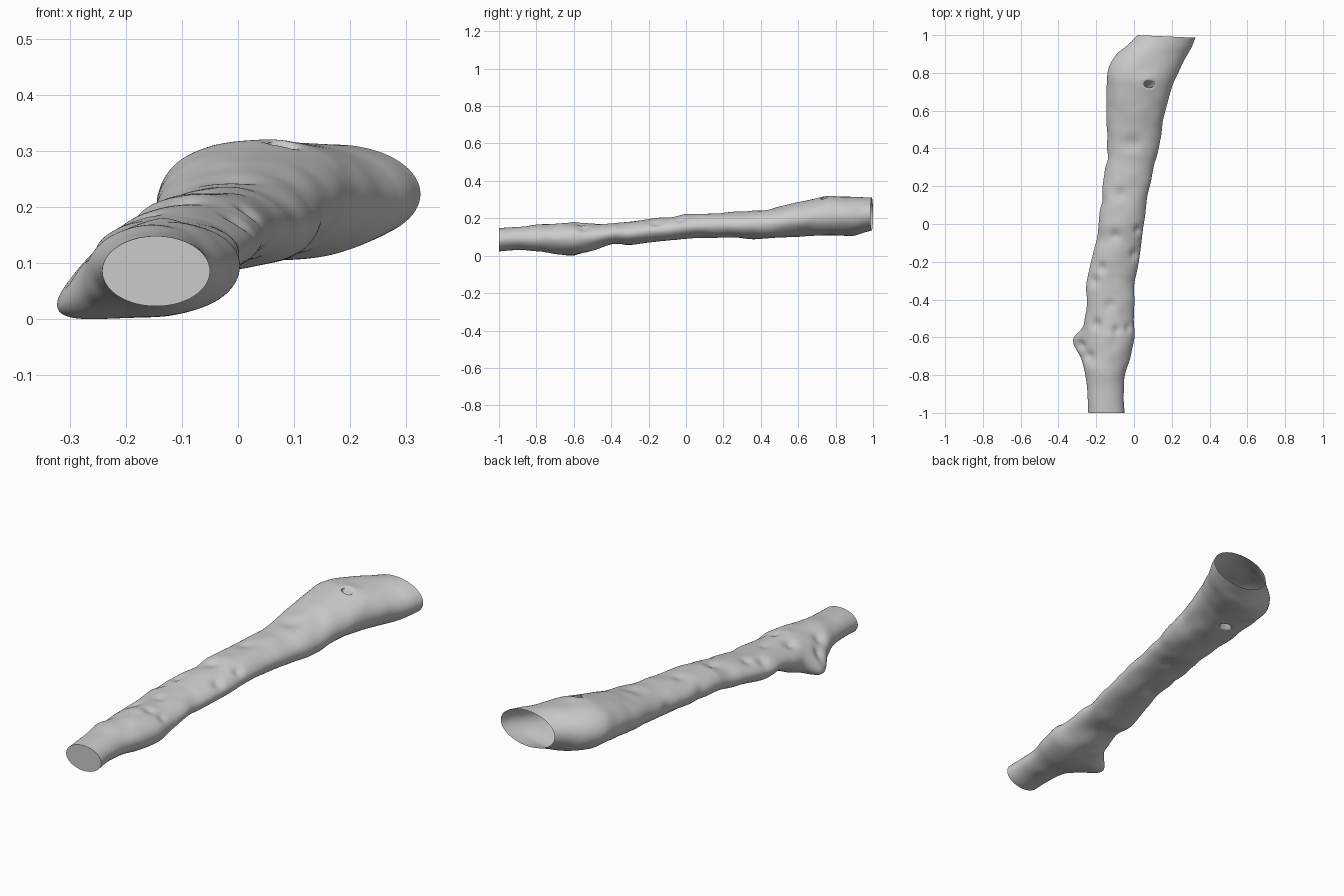
import bpy, bmesh, math
from mathutils import Vector, noise

if "Cube" in bpy.data.objects:
    bpy.data.objects.remove(bpy.data.objects["Cube"])

# Cross-sections along the shaft: y, left x, right x, bottom z, top z
STATIONS = [
    (-1.0, -.242, -.050, .043, .168), (-.9, -.246, -.054, .050, .174),
    (-.8, -.258, -.046, .045, .184), (-.7, -.262, -.018, .032, .190),
    (-.6, -.252, .000, .030, .196), (-.5, -.258, .000, .048, .190),
    (-.4, -.250, .000, .080, .196), (-.3, -.252, .004, .076, .202),
    (-.2, -.228, .024, .090, .215), (-.1, -.200, .040, .100, .222),
    (0, -.188, .052, .110, .240), (.2, -.165, .082, .115, .251),
    (.4, -.145, .130, .110, .266), (.6, -.145, .166, .122, .305),
    (.75, -.145, .212, .127, .338), (.83, -.135, .248, .125, .338),
    (.9, -.090, .285, .128, .334), (.95, -.030, .308, .142, .332),
    (1.0, .020, .325, .155, .331)]

# Dents (x, y, z, radius, depth); negative depth swells outward
DENTS = [
    (-.01, .43, .27, .045, .010), (-.07, .16, .25, .035, .010),
    (-.10, -.06, .23, .030, .012), (.02, -.03, .21, .025, .012),
    (0, -.16, .19, .030, .014), (-.17, -.23, .20, .028, .012),
    (-.21, -.30, .18, .028, .010), (-.13, -.43, .20, .030, .010),
    (-.02, -.55, .18, .025, .014), (-.09, -.56, .20, .025, .012),
    (-.20, -.53, .18, .030, .014), (-.23, -.70, .15, .030, .018),
    (-.26, -.64, .13, .025, .018), (-.15, .12, .18, .030, .010),
    (-.14, .35, .18, .035, .010), (-.10, .0, .11, .035, .008),
    (-.14, -.36, .08, .04, .006), (0, .25, .11, .04, .008),
    (-.13, -.60, .21, .030, -.006), (-.20, -.52, .06, .035, -.012),
    (-.25, -.74, .07, .035, -.008)]
KNOB = Vector((-.25, -.61, .06))
SIDES, RINGS = 128, 280


def section(y):
    """Smooth interpolation of the stations with finite-difference tangents."""
    S = STATIONS
    i = 0
    while i < len(S) - 2 and S[i + 1][0] < y:
        i += 1
    p, a, b, q = S[max(i - 1, 0)], S[i], S[i + 1], S[min(i + 2, len(S) - 1)]
    h = b[0] - a[0]
    t = (y - a[0]) / h
    out = []
    for k in range(1, 5):
        m0 = (b[k] - p[k]) / (b[0] - p[0]) * h
        m1 = (q[k] - a[k]) / (q[0] - a[0]) * h
        out.append((2*t**3 - 3*t*t + 1) * a[k] + (t**3 - 2*t*t + t) * m0
                   + (3*t*t - 2*t**3) * b[k] + (t**3 - t*t) * m1)
    return out


def surface_point(y, ang):
    l, r, lo, hi = section(y)
    c, s = math.cos(ang), math.sin(ang)
    p = Vector(((l + r) / 2 + (r - l) / 2 * c, y, (lo + hi) / 2 + (hi - lo) / 2 * s))
    out = Vector((c, 0, s * 1.4)).normalized()
    fade = min(1, (1 - abs(y)) / .2)
    move = Vector()
    for x, dy, z, rad, depth in DENTS:
        d2 = (p - Vector((x, dy, z))).length_squared
        move -= out * depth * math.exp(-d2 / rad**2)
    # gentle irregularity of the surface
    move += out * .005 * noise.noise(p * 11) * fade
    # side knob
    d = p - KNOB
    w = math.exp(-(d.x**2 + d.z**2) / .075**2 - (d.y / (.055 if d.y > 0 else .085))**2)
    move += Vector((-.088, 0, -.042)) * w
    p += move
    if y > .9:
        p.y -= (y - .9) / .1 * .007 * (1 + c)
    return p


# Shaft shell, open at the wide end
bm = bmesh.new()
rings = []
for j in range(RINGS + 1):
    y = -1 + 2 * j / RINGS
    rings.append([bm.verts.new(surface_point(y, 2 * math.pi * i / SIDES)) for i in range(SIDES)])
for a, b in zip(rings, rings[1:]):
    for i in range(SIDES):
        k = (i + 1) % SIDES
        bm.faces.new((a[i], a[k], b[k], b[i]))


def pierce(cx, cy, rx, ry, top):
    """Cut an oval hole in the upper or lower wall and return its rim edges."""
    def hit(f):
        c = f.calc_center_median()
        return ((c.x - cx) / rx)**2 + ((c.y - cy) / ry)**2 < 1 and (c.z > .23) == top
    faces = [f for f in bm.faces if abs(f.verts[0].co.y - cy) < .1 and hit(f)]
    near = {e for f in faces for e in f.edges}
    bmesh.ops.delete(bm, geom=faces, context='FACES')
    rim = [e for e in near if e.is_valid and e.is_boundary]
    for v in {v for e in rim for v in e.verts}:
        dx, dy = (v.co.x - cx) / rx, (v.co.y - cy) / ry
        n = math.hypot(dx, dy)
        v.co.x, v.co.y = cx + rx * dx / n, cy + ry * dy / n
        v.co.z += -.004 if top else .004
    return rim


# Slanted channel through the wide end
rims = pierce(.08, .74, .028, .019, True) + pierce(.01, .69, .032, .022, False)
bmesh.ops.bridge_loops(bm, edges=rims)

# Stand the shape on the ground
low = min(v.co.z for v in bm.verts)
bmesh.ops.translate(bm, verts=bm.verts, vec=(0, 0, -low))
# Flat cap on the narrow end
bm.faces.new(rings[0][::-1])
bmesh.ops.recalc_face_normals(bm, faces=bm.faces)

mesh = bpy.data.meshes.new("shaft")
bm.to_mesh(mesh)
bm.free()
shaft = bpy.data.objects.new("shaft", mesh)
bpy.context.collection.objects.link(shaft)
bpy.context.view_layer.objects.active = shaft
shaft.select_set(True)
bpy.ops.object.shade_smooth_by_angle(angle=math.radians(50))
